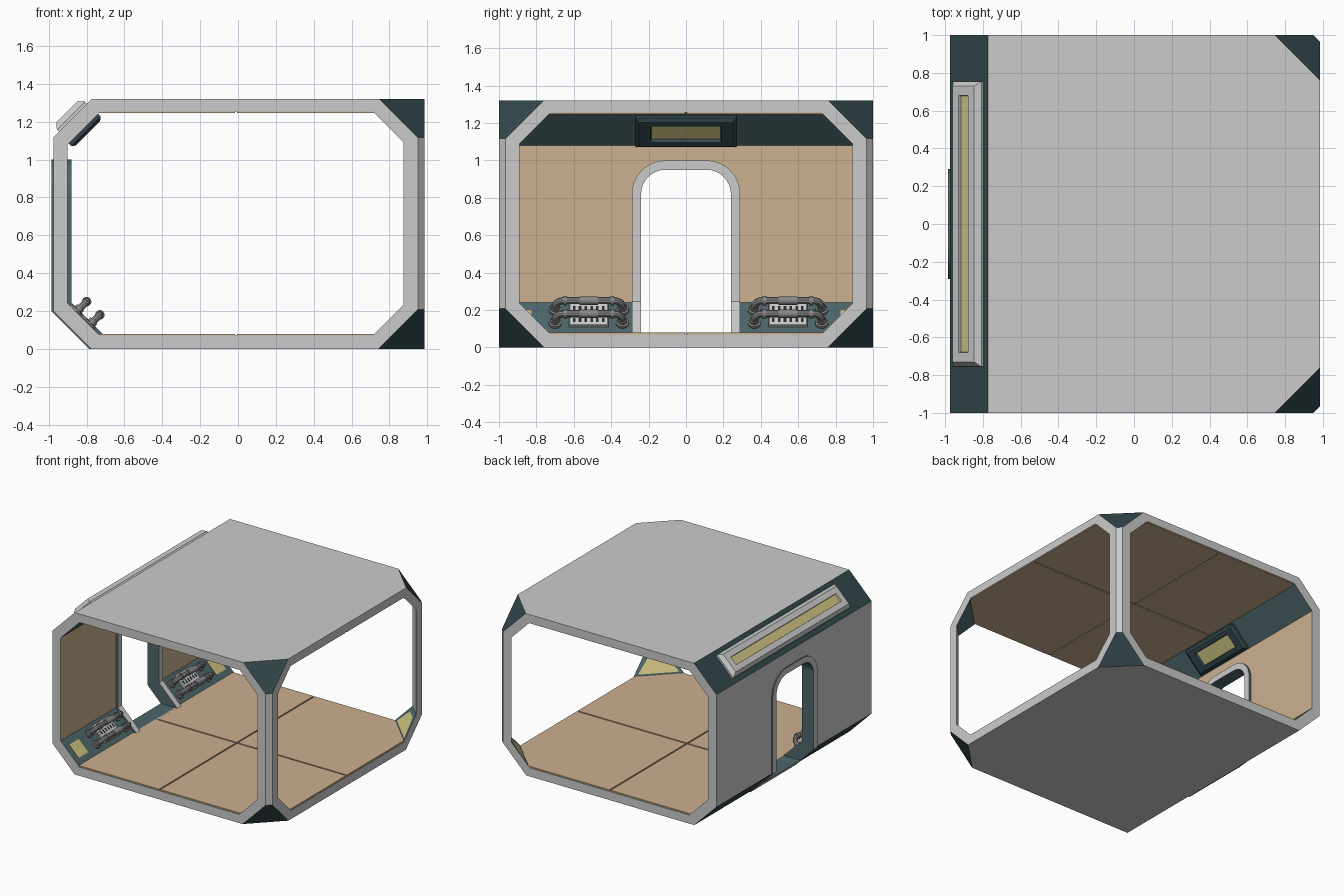
import bpy, bmesh, math
from mathutils import Vector, Matrix

if "Cube" in bpy.data.objects:
    bpy.data.objects.remove(bpy.data.objects["Cube"])


def mat(name, *rgb):
    m = bpy.data.materials.new(name)
    m.diffuse_color = (*rgb, 1)
    m.use_nodes = True
    m.node_tree.nodes["Principled BSDF"].inputs["Base Color"].default_value = m.diffuse_color
    return m


GRAY = mat("light gray panel", 0.60, 0.60, 0.60)
DARK = mat("dark teal", 0.032, 0.062, 0.070)
TEAL = mat("teal", 0.075, 0.135, 0.145)
TAN = mat("tan", 0.60, 0.44, 0.28)
GLOW = mat("lamp yellow", 0.62, 0.55, 0.22)
PIPE = mat("pipe gray", 0.24, 0.24, 0.24)
SLOT = mat("slot black", 0.02, 0.025, 0.028)


def finish(bm, name, mats):
    bmesh.ops.recalc_face_normals(bm, faces=bm.faces[:])
    me = bpy.data.meshes.new(name)
    bm.to_mesh(me)
    bm.free()
    ob = bpy.data.objects.new(name, me)
    bpy.context.collection.objects.link(ob)
    for m in mats:
        me.materials.append(m)
    return ob


def activate(ob):
    bpy.ops.object.select_all(action='DESELECT')
    ob.select_set(True)
    bpy.context.view_layer.objects.active = ob


def carve(name, lo, hi, planes, mats=()):
    """Box trimmed by planes (nx, ny, nz, d), keeping n.p <= d."""
    bm = bmesh.new()
    bmesh.ops.create_cube(bm, size=1)
    for v in bm.verts:
        v.co = [lo[i] if v.co[i] < 0 else hi[i] for i in range(3)]
    for *n, d in planes:
        n = Vector(n)
        r = bmesh.ops.bisect_plane(bm, geom=bm.verts[:] + bm.edges[:] + bm.faces[:], dist=1e-6,
                                   plane_co=n * d / n.dot(n), plane_no=n, clear_outer=True)
        edges = [g for g in r['geom_cut'] if isinstance(g, bmesh.types.BMEdge)]
        if len(edges) > 2:
            bmesh.ops.edgeloop_fill(bm, edges=edges)
    return finish(bm, name, mats)


def prism(name, pts, depth, mats=()):
    """Extrude a closed 3D outline by the vector depth."""
    bm = bmesh.new()
    f = bm.faces.new([bm.verts.new(p) for p in pts])
    r = bmesh.ops.extrude_face_region(bm, geom=[f], use_keep_orig=True)
    bmesh.ops.translate(bm, vec=depth, verts=[g for g in r['geom'] if isinstance(g, bmesh.types.BMVert)])
    return finish(bm, name, mats)


def arch(name, half, z0, z1, rad):
    pts = [(-half, z0), (half, z0)]
    for cy, start in ((half - rad, 0), (rad - half, 90)):
        for k in range(9):
            a = math.radians(start + k * 90 / 8)
            pts.append((cy + rad * math.cos(a), z1 - rad + rad * math.sin(a)))
    return prism(name, [(-1.3, y, z) for y, z in pts], (0.8, 0, 0))


def boolean(ob, cutter, op):
    cutter.hide_render = True
    md = ob.modifiers.new("cut", 'BOOLEAN')
    md.operation, md.object, md.solver = op, cutter, 'EXACT'
    activate(ob)
    bpy.ops.object.modifier_apply(modifier="cut")
    bpy.data.objects.remove(cutter)


def shell_planes(corner, pillar, left_low, left_high):
    out = [(-1, 0, -1, left_low), (-1, 0, 1, left_high)]
    for s in (-1, 1):
        out += [(1, s, -1, corner), (1, s, 1, corner + 1.325), (1, s, 0, pillar)]
    return out


# Room shell: chamfered hull minus chamfered cavity and doorway
inner = shell_planes(1.64, 1.875, 0.66, 1.98)
shell = carve("room_shell", (-0.975, -1, 0), (0.985, 1, 1.32), shell_planes(1.742, 1.95, 0.775, 2.093))
boolean(shell, carve("cavity", (-0.9, -1.3, 0.07), (1.3, 1.3, 1.255), inner), 'DIFFERENCE')
boolean(shell, arch("door_cut", 0.265, 0.07, 0.975, 0.155), 'DIFFERENCE')

# Shell colours by direction, inset lamps in the two lower inner corners
shell.data.materials.clear()
for m in (GRAY, DARK, TEAL, TAN, GLOW):
    shell.data.materials.append(m)
bm = bmesh.new()
bm.from_mesh(shell.data)
bm.normal_update()
lamps = []
for f in bm.faces:
    n, c = f.normal, f.calc_center_median() - Vector((0, 0, 0.66))
    inside = n.dot(c) < 0
    axes = sum(abs(k) > 0.3 for k in n)
    if axes == 3 or (axes == 2 and abs(n.y) < 0.3):
        f.material_index = 2 if inside else 1
        if axes == 3 and inside and n.z > 0:
            lamps.append(f)
    else:
        f.material_index = 3 if inside and axes == 1 and abs(n.y) < 0.3 else 0
bmesh.ops.inset_individual(bm, faces=lamps, thickness=0.045)
for f in lamps:
    f.material_index = 4
bm.to_mesh(shell.data)
bm.free()

# Floor and ceiling tiles with a cross-shaped seam
for label, z0, z1 in (("floor", 0.065, 0.08), ("ceiling", 1.247, 1.26)):
    for x0, x1 in ((-0.95, -0.016), (-0.004, 0.98)):
        for y0, y1 in ((-0.995, -0.006), (0.006, 0.995)):
            carve(label + "_tile", (x0, y0, z0), (x1, y1, z1), inner, [TAN])

# Door frame: arched ring following the wall section
sec = [(-0.985, 1.1), (-0.985, 0.2), (-0.785, 0), (-0.7, 0), (-0.715, 0.08), (-0.88, 0.245), (-0.88, 1.1)]
door = prism("door_frame", [(x, -0.4, z) for x, z in sec], (0, 0.8, 0))
boolean(door, arch("door_outer", 0.29, -0.1, 1.0, 0.18), 'INTERSECT')
boolean(door, arch("door_inner", 0.24, 0.08, 0.95, 0.13), 'DIFFERENCE')
door.data.materials.clear()
door.data.materials.append(GRAY)
door.data.materials.append(TEAL)
for p in door.data.polygons:
    p.material_index = 0 if abs(p.normal.x) > 0.5 else 1


def slope_frame(x, y, z, nx, nz):
    """Matrix on a chamfer: local X down/up the slope, Y along the wall, Z outward."""
    n = Vector((nx, 0, nz)).normalized()
    s = Vector((0, 1, 0)).cross(n)
    m = Matrix((s, (0, 1, 0), n)).transposed().to_4x4()
    return Matrix.Translation((x, y, z)) @ m


def loft(name, m, rects, body, cap):
    """Stacked rectangles (half slope, half y, height); last one capped."""
    bm = bmesh.new()
    rings = [[bm.verts.new(m @ Vector((a * hs, b * hy, h))) for a, b in ((-1, -1), (1, -1), (1, 1), (-1, 1))]
             for hs, hy, h in rects]
    bm.faces.new(rings[0])
    for r, q in zip(rings, rings[1:]):
        for i in range(4):
            bm.faces.new((r[i], r[(i + 1) % 4], q[(i + 1) % 4], q[i]))
    bm.faces.new(rings[-1]).material_index = 1
    return finish(bm, name, [body, cap])


# Lamps on the upper left chamfer, outside and inside
loft("outer_lamp", slope_frame(-0.872, 0, 1.221, -1, 1),
     [(.105, .755, -.005), (.105, .755, .015), (.08, .73, .045), (.035, .68, .045), (.033, .678, .03)], GRAY, GLOW)
loft("inner_lamp", slope_frame(-0.817, 0, 1.163, 1, -1),
     [(.11, .27, -.005), (.11, .27, .02), (.09, .25, .035), (.06, .19, .035), (.055, .185, .015)], DARK, GLOW)


def cylinder(bm, m, r, h):
    bmesh.ops.create_cone(bm, cap_ends=True, segments=20, radius1=r, radius2=r, depth=h, matrix=m)


def smooth(ob):
    activate(ob)
    bpy.ops.object.shade_smooth_by_angle(angle=math.radians(35))


ALONG_Y = Matrix.Rotation(math.pi / 2, 4, 'X')
for yc in (-0.52, 0.545):
    # Lamp plate at the end of the lower panel
    loft("panel_lamp", slope_frame(-0.815, math.copysign(0.888, yc), 0.155, 1, 1),
         [(.062, .062, -.004), (.062, .062, .003), (.055, .055, .006)], GLOW, GLOW)
    # Vent grille with slots
    loft("vent_grille", slope_frame(-0.827, yc, 0.167, 1, 1),
         [(.082, .105, -.004), (.082, .105, .01), (.076, .099, .015)], GRAY, GRAY)
    for s in (-0.045, 0, 0.045):
        for k in range(6):
            m = slope_frame(-0.827, yc + (k - 2.5) * 0.031, 0.167, 1, 1) @ Matrix.Translation((s, 0, 0.015))
            loft("vent_slot", m, [(.015, .007, -.002), (.015, .007, .001)], SLOT, SLOT)
    # Two bent pipes with sleeve, collars and flanges
    for x, z in ((-0.855, 0.195), (-0.785, 0.125)):
        m = slope_frame(x, yc, z, 1, 1)
        half, top, rad = 0.18, 0.078, 0.045
        side = [(half, -0.01)] + [(half - rad + rad * math.cos(a), top - rad + rad * math.sin(a))
                                  for a in (k * math.pi / 12 for k in range(7))]
        path = side + [(-a, b) for a, b in reversed(side)]
        cu = bpy.data.curves.new("pipe", 'CURVE')
        cu.dimensions, cu.bevel_depth, cu.bevel_resolution = '3D', 0.019, 3
        sp = cu.splines.new('POLY')
        sp.points.add(len(path) - 1)
        for p, (a, b) in zip(sp.points, path):
            p.co = (*(m @ Vector((0, a, b))), 1)
        cu.materials.append(PIPE)
        ob = bpy.data.objects.new("pipe", cu)
        bpy.context.collection.objects.link(ob)
        activate(ob)
        bpy.ops.object.convert(target='MESH')
        smooth(bpy.context.view_layer.objects.active)
        bm = bmesh.new()
        cylinder(bm, m @ Matrix.Translation((0, 0, top)) @ ALONG_Y, 0.023, 0.1)
        for s in (-1, 1):
            cylinder(bm, m @ Matrix.Translation((0, s * 0.125, top)) @ ALONG_Y, 0.025, 0.02)
            cylinder(bm, m @ Matrix.Translation((0, s * half, 0.006)), 0.034, 0.016)
            cylinder(bm, m @ Matrix.Translation((0, s * half, 0.026)), 0.025, 0.016)
        smooth(finish(bm, "pipe_fittings", [PIPE]))
